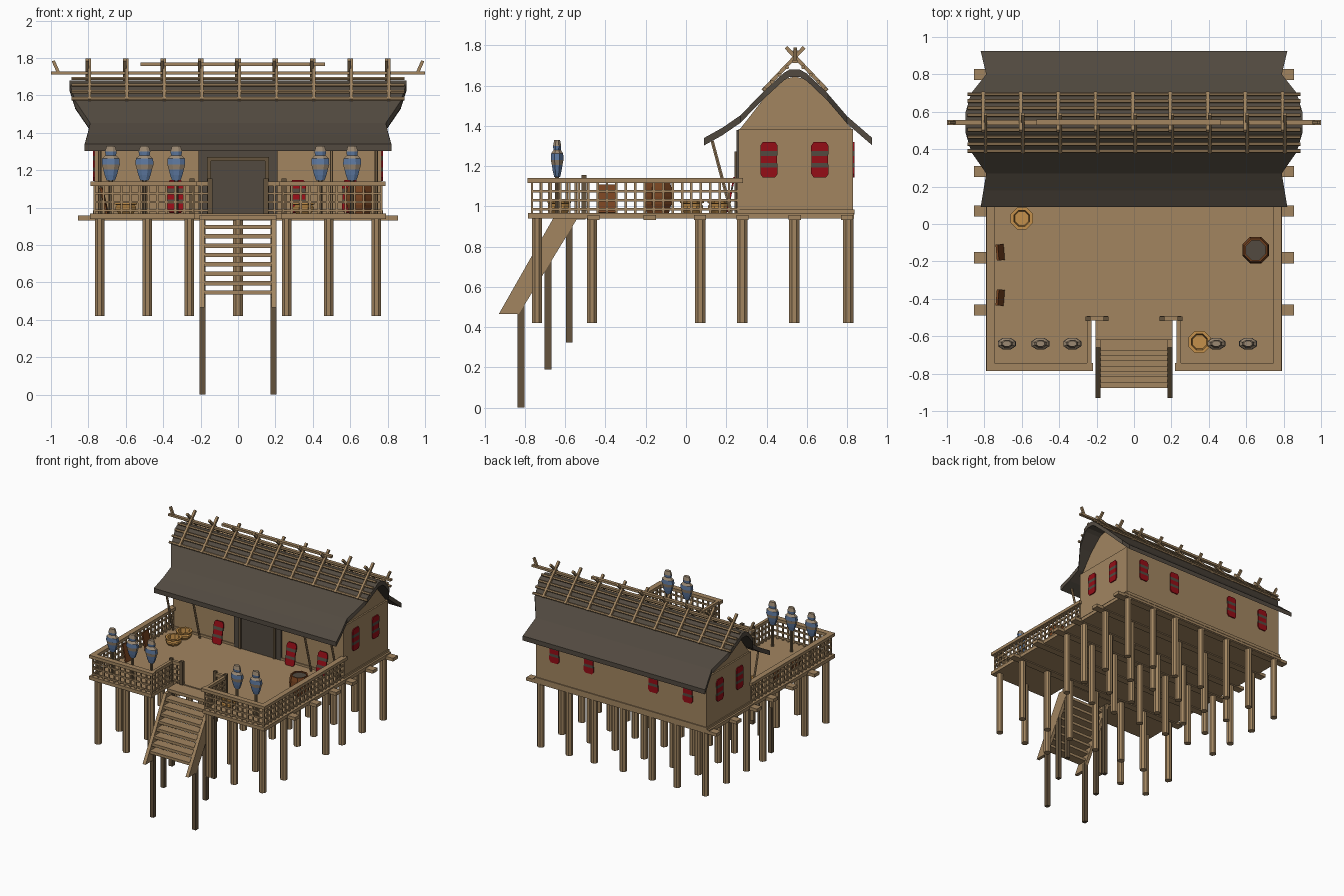
import bpy, bmesh, math
from mathutils import Vector, Matrix

if "Cube" in bpy.data.objects:
    bpy.data.objects.remove(bpy.data.objects["Cube"])


def mat(name, r, g, b):
    m = bpy.data.materials.new(name)
    m.diffuse_color = (r, g, b, 1)
    m.use_nodes = True
    m.node_tree.nodes["Principled BSDF"].inputs["Base Color"].default_value = m.diffuse_color
    return m


WOOD = mat("tan wood", .36, .235, .118)
DARK = mat("dark wood", .13, .088, .047)
THATCH = mat("grey brown thatch", .084, .068, .051)
RED = mat("deep red", .30, .004, .008)
ORANGE = mat("basket orange", .55, .28, .07)
BROWN = mat("barrel brown", .19, .058, .015)
BLUE = mat("urn blue", .115, .20, .37)
CLAY = mat("urn clay", .33, .25, .17)


def finish(name, bm, *mats):
    bmesh.ops.recalc_face_normals(bm, faces=bm.faces)
    me = bpy.data.meshes.new(name)
    bm.to_mesh(me)
    bm.free()
    for m in mats:
        me.materials.append(m)
    ob = bpy.data.objects.new(name, me)
    bpy.context.collection.objects.link(ob)
    return ob


def boxes(name, m, items):
    """Axis-aligned boxes given as (x0, x1, y0, y1, z0, z1)."""
    bm = bmesh.new()
    for x0, x1, y0, y1, z0, z1 in items:
        M = Matrix.Translation(((x0 + x1) / 2, (y0 + y1) / 2, (z0 + z1) / 2)) @ \
            Matrix.Diagonal((abs(x1 - x0), abs(y1 - y0), abs(z1 - z0), 1))
        bmesh.ops.create_cube(bm, size=1, matrix=M)
    return finish(name, bm, m)


def rods(name, m, items, sides=8):
    """Straight poles given as (start, end, radius)."""
    bm = bmesh.new()
    for p, q, r in items:
        p, q = Vector(p), Vector(q)
        d = q - p
        M = Matrix.Translation((p + q) / 2) @ d.to_track_quat('Z', 'Y').to_matrix().to_4x4() \
            @ Matrix.Rotation(math.pi / sides, 4, 'Z')
        bmesh.ops.create_cone(bm, cap_ends=True, segments=sides, radius1=r, radius2=r,
                              depth=d.length, matrix=M)
    return finish(name, bm, m)


def prism(name, m, prof, x0, x1):
    """Side profile of (y, z) points extruded along x."""
    bm = bmesh.new()
    f = bm.faces.new([bm.verts.new((x0, y, z)) for y, z in prof])
    g = bmesh.ops.extrude_face_region(bm, geom=[f])["geom"]
    bmesh.ops.translate(bm, vec=(x1 - x0, 0, 0), verts=[v for v in g if isinstance(v, bmesh.types.BMVert)])
    return finish(name, bm, m)


def lathe(name, prof, loc, sides, mats, rule=None, sy=1):
    """Turned shape from (radius, z) points; rule gives material per ring."""
    bm = bmesh.new()
    rings = [[bm.verts.new((r * math.cos(t), r * math.sin(t) * sy, z)) for t in
              [2 * math.pi * (k + .5) / sides for k in range(sides)]] for r, z in prof]
    for i in range(len(rings) - 1):
        for k in range(sides):
            n = (k + 1) % sides
            f = bm.faces.new((rings[i][k], rings[i][n], rings[i + 1][n], rings[i + 1][k]))
            f.material_index = rule[i] if rule else 0
    bm.faces.new(rings[0])
    bm.faces.new(rings[-1]).material_index = len(mats) - 1
    ob = finish(name, bm, *mats)
    ob.location = loc
    return ob


def shield(name, loc, turn=0, tilt=0):
    """Banded red plate facing -y, origin at bottom centre."""
    rows = [(0, .03), (.018, .043), (.05, .043), (.072, .041), (.108, .041), (.132, .043), (.158, .043), (.178, .03)]
    bm = bmesh.new()
    rings = [[bm.verts.new((s * w, y, z)) for s, y in ((-1, .004), (-1, -.005), (1, -.005), (1, .004))] for z, w in rows]
    for i in range(len(rings) - 1):
        for k in range(4):
            n = (k + 1) % 4
            f = bm.faces.new((rings[i][k], rings[i][n], rings[i + 1][n], rings[i + 1][k]))
            f.material_index = 1 if i in (2, 4) else 0
    bm.faces.new(rings[0])
    bm.faces.new(rings[-1])
    ob = finish(name, bm, RED, THATCH)
    ob.location = loc
    ob.rotation_euler = (tilt, 0, turn)


# Deck with stair recess, and joists sticking out at the sides
boxes("deck", WOOD, [(-.79, .79, -.5, .835, .94, .968), (-.79, -.23, -.785, -.5, .94, .968),
                     (.23, .79, -.785, -.5, .94, .968), (-.205, .205, -.62, -.5, .935, .96)])
boxes("joists", WOOD, [(-.855, .855, y - .03, y + .03, .932, .958) for y in (-.46, -.18, .07, .28, .54, .8)])

# Stilts
rods("stilts", WOOD, [((x, y, .42), (x, y, .945), .028)
                      for x in (-.74, -.485, -.26, 0, .26, .485, .74)
                      for y in (-.74, -.467, .07, .28, .537, .806) if not (x == 0 and y < -.7)])

# Stairs
for s, side in ((-1, "left"), (1, "right")):
    prism("stringer_" + side, WOOD, [(-.93, .465), (-.83, .465), (-.54, .94), (-.66, .94)], s * .18, s * .207)
boxes("treads", WOOD, [(-.182, .182, -.675 - .0287 * i, -.60 - .0287 * i, .885 - .05 * i, .908 - .05 * i) for i in range(8)])
boxes("stair_posts", DARK, [(s * .19 - .016, s * .19 + .016, y - .017, y + .017, z0, z1) for s in (-1, 1)
                            for y, z0, z1 in ((-.82, 0, .52), (-.685, .19, .74), (-.58, .325, .93))])
boxes("gate_posts", DARK, [(s * x - .013, s * x + .013, -.518, -.494, .965, 1.155) for s in (-1, 1) for x in (.15, .245)])

# Lattice railings: straight runs between two plan points
runs = []
for s in (-1, 1):
    runs += [((s * .767, -.765), (s * .767, .26)), ((s * .24, -.765), (s * .767, -.765)),
             ((s * .24, -.765), (s * .24, -.505)), ((s * .15, -.505), (s * .24, -.505))]
bars, tops = [], []
for (ax, ay), (bx, by) in runs:
    x0, x1, y0, y1 = min(ax, bx), max(ax, bx), min(ay, by), max(ay, by)
    for z in (.985, 1.03, 1.075):
        bars.append((x0 - .006, x1 + .006, y0 - .006, y1 + .006, z - .006, z + .006))
    n = max(2, round((x1 - x0 + y1 - y0) / .047))
    for i in range(n + 1):
        x, y = x0 + (x1 - x0) * i / n, y0 + (y1 - y0) * i / n
        bars.append((x - .006, x + .006, y - .006, y + .006, .965, 1.12))
    w = .022 if x1 - x0 + y1 - y0 > .4 else .012
    tops.append((x0 - w, x1 + w, y0 - w, y1 + w, 1.115, 1.14))
boxes("railing_lattice", WOOD, bars)
boxes("handrails", WOOD, tops)

# House walls, gable, corner base
boxes("walls", WOOD, [(-.767, .767, .262, .83, .96, 1.385), (-.775, .775, .255, .838, .96, .985)])
prism("gables", WOOD, [(.265, 1.38), (.827, 1.38), (.69, 1.54), (.6, 1.63), (.54, 1.645), (.48, 1.63), (.39, 1.54)], -.755, .755)
boxes("door_frame", THATCH, [(-.21, .21, .25, .27, .968, 1.38)])
boxes("door_trim", DARK, [(-.165, -.145, .24, .26, .968, 1.25), (.145, .165, .24, .26, .968, 1.25), (-.165, .165, .24, .26, 1.25, 1.272)])

# Windows on gable ends and back, shields leaning on the front wall
for s in (-1, 1):
    for y in (.412, .665):
        shield("side_window", (s * .77, y, 1.143), s * math.pi / 2)
    for x in (.29, .6):
        shield("back_window", (s * x, .833, 1.143), math.pi)
for x in (-.335, .32, .6):
    shield("leaning_shield", (x, .205, .972), 0, -.2)

# Curved thatch roof: (y, z, half length)
rows = [(.09, 1.34, .82), (.18, 1.39, .805), (.27, 1.452, .79), (.385, 1.57, .87), (.485, 1.662, .9), (.515, 1.68, .9),
        (.565, 1.68, .9), (.6, 1.66, .9), (.70, 1.565, .87), (.80, 1.448, .79), (.925, 1.34, .82)]
bm = bmesh.new()
rings = [[bm.verts.new(p) for p in ((-h, y, z), (h, y, z), (h, y, z - .037), (-h, y, z - .037))] for y, z, h in rows]
for a, b in zip(rings, rings[1:]):
    for k in range(4):
        n = (k + 1) % 4
        bm.faces.new((a[k], a[n], b[n], b[k]))
bm.faces.new(rings[0])
bm.faces.new(rings[-1])
finish("thatch_roof", bm, THATCH)

# Roof battens, crossed rafters and ridge beams
c = .542
rods("roof_battens", WOOD, [((-.89, c + s * d, z), (.89, c + s * d, z), .01) for s in (-1, 1)
                            for d, z in ((.152, 1.582), (.115, 1.62), (.078, 1.655), (.04, 1.69))], 6)
rods("crossed_rafters", WOOD, [((.2 * i + s * .006, c - s * .16, 1.575), (.2 * i + s * .006, c + s * .045, 1.79), .013)
                               for i in range(-4, 5) for s in (-1, 1)], 4)
boxes("ridge_beam", WOOD, [(-1, 1, c - .013, c + .013, 1.712, 1.728), (-.52, .465, c - .012, c + .016, 1.757, 1.775)])
rods("ridge_tips", WOOD, [((s * .96, c, 1.722), (s * .988, c, 1.785), .012) for s in (-1, 1)], 4)

# Eave braces
rods("eave_braces", WOOD, [((s * x, .13, 1.325), (s * x, .225, .968), .009) for s in (-1, 1) for x in (.5, .74)], 6)

# Urns on poles behind the front railing
for x in (-.68, -.5, -.33, .44, .61):
    rods("urn_pole", DARK, [((x, -.64, .965), (x, -.64, 1.16), .012)], 6)
    lathe("urn", [(.024, 1.145), (.036, 1.175), (.044, 1.205), (.052, 1.23), (.05, 1.262), (.03, 1.28), (.034, 1.30), (.024, 1.33)],
          (x, -.64, 0), 8, (BLUE, CLAY), (0, 0, 1, 0, 1, 0, 1), .65)

# Baskets
for x, y in ((-.6, .03), (-.6, .165), (.35, -.63)):
    lathe("basket", [(.042, 0), (.06, .02), (.06, .035), (.05, .045), (.064, .05), (.064, .06), (.046, .06), (.04, .02)],
          (x, y, .968), 8, (ORANGE,))

# Barrel with dark lid, and boards leaning on the left railing
lathe("barrel", [(.06, 0), (.074, .045), (.077, .08), (.074, .12), (.066, .152), (.056, .152), (.056, .143)],
      (.65, -.14, .968), 8, (BROWN, THATCH))
for y, t in ((-.15, .08), (-.395, -.08)):
    ob = boxes("leaning_board", BROWN, [(-.006, .006, -.043, .043, 0, .142)])
    ob.location = (-.7, y, .968)
    ob.rotation_euler = (0, -.22, t)
